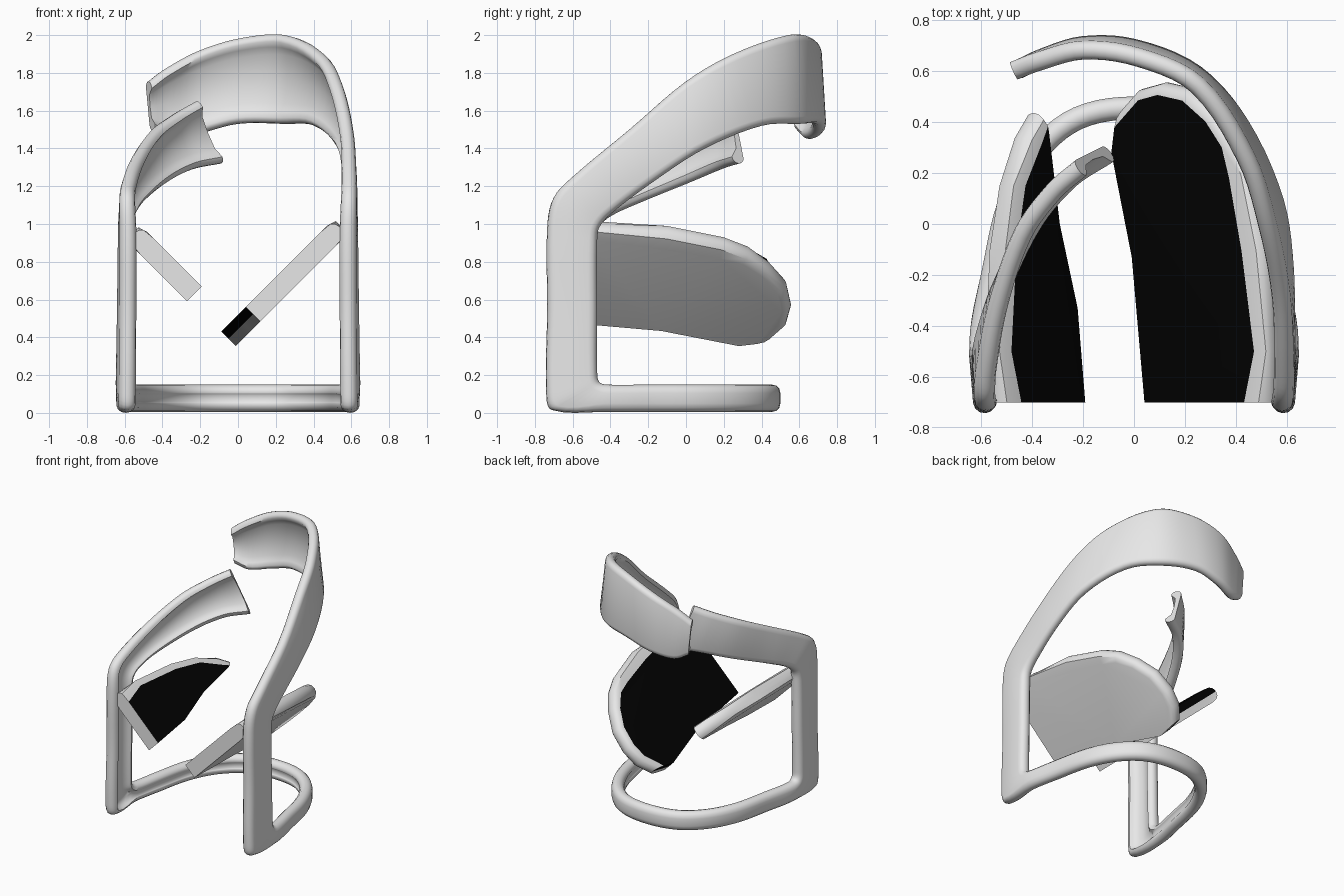
import bpy, bmesh, math
from mathutils import Vector

if "Cube" in bpy.data.objects:
    bpy.data.objects.remove(bpy.data.objects["Cube"])


def material(name, rgb):
    m = bpy.data.materials.new(name)
    m.diffuse_color = (*rgb, 1)
    m.use_nodes = True
    m.node_tree.nodes["Principled BSDF"].inputs["Base Color"].default_value = m.diffuse_color
    return m


GREY = material("light grey", (0.8, 0.8, 0.8))
BLACK = material("black", (0.0005, 0.0005, 0.0005))


def clamp(x):
    return min(1, max(0, x))


def finish(name, bm, mats, angle):
    bmesh.ops.recalc_face_normals(bm, faces=bm.faces)
    me = bpy.data.meshes.new(name)
    bm.to_mesh(me)
    bm.free()
    ob = bpy.data.objects.new(name, me)
    bpy.context.collection.objects.link(ob)
    for m in mats:
        me.materials.append(m)
    bpy.ops.object.select_all(action='DESELECT')
    ob.select_set(True)
    bpy.context.view_layer.objects.active = ob
    bpy.ops.object.shade_smooth_by_angle(angle=math.radians(angle))


def smooth_path(pts, steps):
    """Hermite curve through points, tangents scaled to each segment."""
    pts = [Vector(p) for p in pts]
    n = len(pts)
    tan = [(pts[min(i + 1, n - 1)] - pts[max(i - 1, 0)]).normalized() for i in range(n)]
    out = []
    for i in range(n - 1):
        a, b = pts[i], pts[i + 1]
        d = (b - a).length
        for k in range(steps):
            t = k / steps
            out.append(a * (2*t**3 - 3*t*t + 1) + b * (3*t*t - 2*t**3)
                       + tan[i] * d * (t**3 - 2*t*t + t) + tan[i + 1] * d * (t**3 - t*t))
    return out + [pts[-1]]


def loft_band(name, stations, steps=5, arc=6):
    """Rounded section, hollowed on its inner side, swept between two edge paths."""
    A = smooth_path([s[0] for s in stations], steps)
    B = smooth_path([s[1] for s in stations], steps)
    mid = [(a + b) / 2 for a, b in zip(A, B)]
    bm = bmesh.new()
    rings = []
    for i, m in enumerate(mid):
        w = A[i] - B[i]
        half = w.length / 2
        w.normalize()
        tangent = mid[min(i + 1, len(mid) - 1)] - mid[max(i - 1, 0)]
        nrm = tangent.cross(w).normalized()
        thick = 0.045 - 0.008 * clamp((m.z - 0.9) / 0.4)
        flat = half - thick
        dip = 0.045 * clamp((flat - 0.018) / 0.055)
        section = [(flat + thick * math.sin(math.pi * k / arc),
                    thick * math.cos(math.pi * k / arc)) for k in range(arc + 1)]
        inner = [(flat * f, -thick + dip * g)
                 for f, g in ((.85, .35), (.65, .85), (0, 1), (-.65, .85), (-.85, .35))]
        section += inner + [(-a, b) for a, b in section[::-1]]
        rings.append([bm.verts.new(m + w * a + nrm * b) for a, b in section])
    n = len(rings[0])
    for r, q in zip(rings, rings[1:]):
        for j in range(n):
            bm.faces.new((r[j], r[(j + 1) % n], q[(j + 1) % n], q[j]))
    bm.faces.new(rings[0])
    bm.faces.new(rings[-1])
    finish(name, bm, [GREY], 50)


# Frame: floor loop, then leg, as pairs of (outer edge, inner edge)
floor_loop = [((x, y, 0.005), (x, y, 0.15)) for x, y in
              [(0, .455), (.22, .415), (.38, .285), (.49, .08), (.555, -.2), (.598, -.42)]]
leg = [((.585, -.71, .015), (.605, -.46, .165)),
       ((.583, -.74, .1), (.605, -.47, .22)),
       ((.58, -.735, .55), (.599, -.47, .55)),
       ((.58, -.735, .98), (.594, -.47, .9)),
       ((.585, -.70, 1.14), (.594, -.46, .98))]

# Long broken backrest on the right, short one on the left
right_back = [((.588, -.6, 1.25), (.594, -.39, 1.06)),
              ((.575, -.3, 1.5), (.592, -.15, 1.24)),
              ((.517, 0, 1.755), (.555, .1, 1.4)),
              ((.44, .25, 1.9), (.415, .4, 1.52)),
              ((.25, .54, 2.0), (.24, .592, 1.53)),
              ((.02, .65, 1.985), (0, .692, 1.53)),
              ((-.2, .68, 1.92), (-.2, .702, 1.48)),
              ((-.38, .635, 1.825), (-.36, .652, 1.45)),
              ((-.475, .6, 1.755), (-.45, .607, 1.49))]
left_back = [((-.58, -.6, 1.22), (-.58, -.4, 1.04)),
             ((-.535, -.33, 1.36), (-.525, -.25, 1.11)),
             ((-.445, -.05, 1.5), (-.385, .02, 1.22)),
             ((-.325, .12, 1.59), (-.24, .185, 1.29)),
             ((-.22, .215, 1.65), (-.09, .28, 1.32))]


def mirrored(pairs):
    return [tuple((-p[0], p[1], p[2]) for p in pair) for pair in pairs]


left = mirrored(floor_loop[1:] + leg) + left_back
loft_band("frame", left[::-1] + floor_loop + leg + right_back)


def seat_half(name, side, z0, rim, cut, black_from):
    """Slab sloping down 45 degrees to the middle, rounded on its outer rim."""
    r2 = math.sqrt(2)
    h = 0.055
    outline = [(x * r2, y) for x, y in rim + cut]
    n, k = len(outline), len(rim)
    bm = bmesh.new()
    lo = [bm.verts.new((u, y, -h)) for u, y in outline]
    hi = [bm.verts.new((u, y, h)) for u, y in outline]
    bm.faces.new(lo[::-1])
    bm.faces.new(hi)
    for i in range(n):
        j = (i + 1) % n
        bm.faces.new((lo[i], lo[j], hi[j], hi[i]))
    edges = [bm.edges.get((row[i], row[i + 1])) for row in (lo, hi) for i in range(k - 1)]
    bmesh.ops.bevel(bm, geom=edges, offset=0.048, segments=3, profile=0.5,
                    affect='EDGES', clamp_overlap=False)
    bmesh.ops.bisect_plane(bm, geom=bm.verts[:] + bm.edges[:] + bm.faces[:],
                           plane_co=(0, 0, 0), plane_no=(0, 0, 1))
    bmesh.ops.recalc_face_normals(bm, faces=bm.faces)
    # Black top and black upper strip on the broken edge
    for f in bm.faces:
        c = f.calc_center_median()
        top = f.normal.z > 0.99
        broken = f.normal.x < -0.7 and c.z > 0 and c.y > black_from
        f.material_index = 1 if top or broken else 0
    # Wider rounding along the outer side
    for v in bm.verts:
        if abs(v.co.z) > h - 0.001:
            v.co.x -= 0.05 * clamp((v.co.x - 0.52) / 0.13)
    for v in bm.verts:
        u, y, t = v.co
        v.co = (side * (u - t) / r2, y, (u + t) / r2 + z0)
    finish(name, bm, [GREY, BLACK], 35)


# Broken seat halves
seat_half("right_seat_half", 1, 0.4425,
          [(.54, -.7), (.545, -.5), (.53, -.1), (.47, .2), (.42, .33), (.34, .44),
           (.24, .53), (.13, .555), (.04, .53), (-.03, .45)],
          [(-.05, .28), (.03, -.13), (.08, -.7)], -1)
seat_half("left_seat_half", -1, 0.40,
          [(.55, -.7), (.555, -.5), (.535, -.1), (.5, .15), (.45, .34), (.395, .435)],
          [(.375, .36), (.33, 0), (.26, -.33), (.23, -.7)], -0.25)
